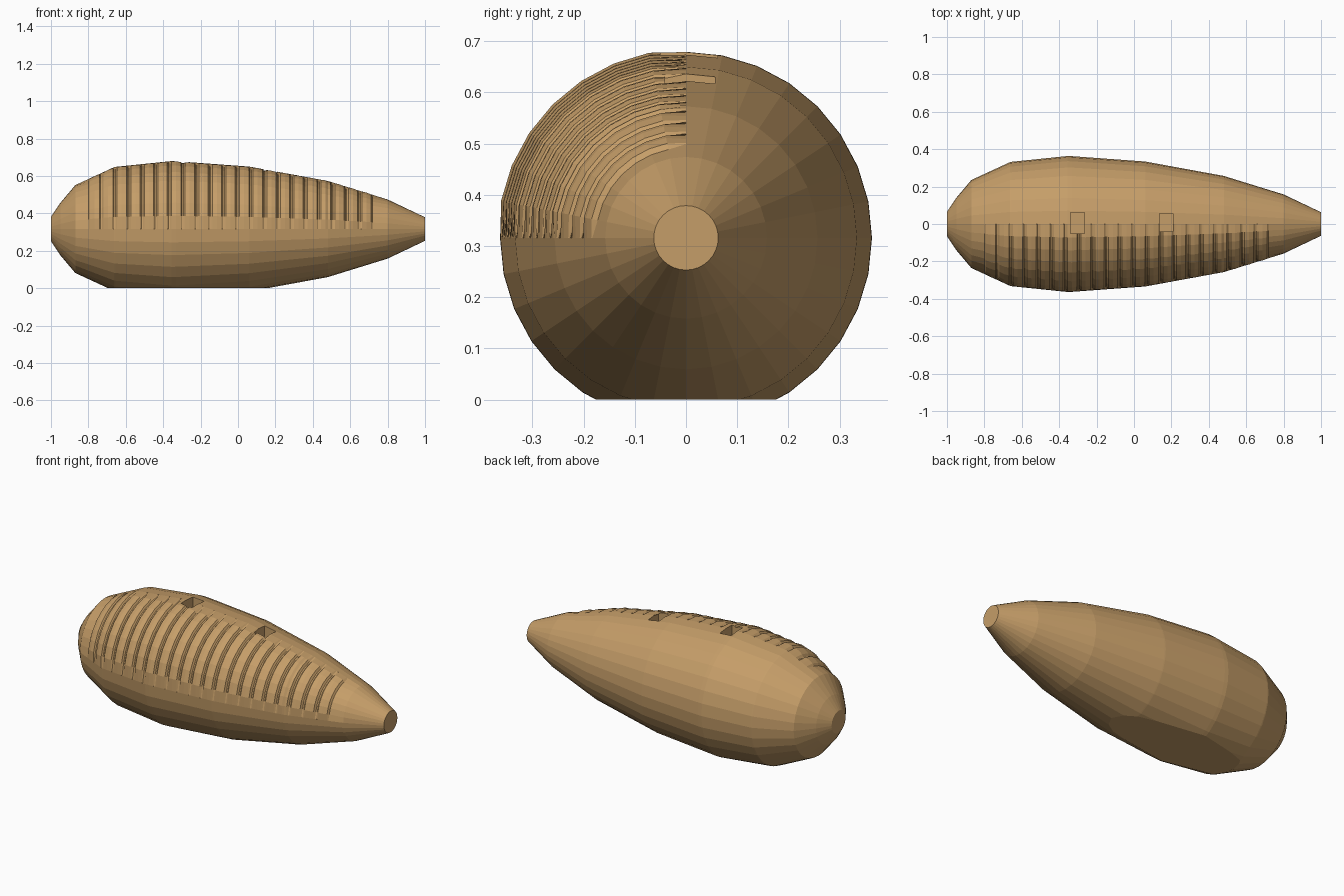
import bpy, bmesh, math
from mathutils import Vector

if "Cube" in bpy.data.objects:
    bpy.data.objects.remove(bpy.data.objects["Cube"])

AXIS_Z = 0.318
SEG = 32
# length-wise outline: (x, radius)
PROFILE = [(-1, .065), (-.95, .14), (-.87, .235), (-.66, .332), (-.35, .364),
           (.06, .334), (.48, .257), (.8, .158), (1, .063)]
RIDGE_START, PITCH, RIDGES = -.80, .0727, 21


def radius(x):
    for (x0, r0), (x1, r1) in zip(PROFILE, PROFILE[1:]):
        if x <= x1:
            return r0 + (r1 - r0) * (x - x0) / (x1 - x0)
    return PROFILE[-1][1]


# stations along the length: outline points plus a bump shape for every ridge
stations = {}
for i in range(RIDGES):
    for f, h in ((0, -.007), (.12, .003), (.45, .006), (.8, .003), (.9, -.007)):
        stations[round(RIDGE_START + (i + f) * PITCH, 4)] = h
for x, r in PROFILE:
    if not any(abs(x - s) < .006 for s in stations):
        stations[x] = 0

# gourd body with ridges on the upper front quarter
bm = bmesh.new()
rings = []
for x, h in sorted(stations.items()):
    ring = []
    for k in range(SEG):
        a = 2 * math.pi * k / SEG           # 0 = top, growing towards the front
        r = radius(x) + (h if 0 < k < SEG // 4 else 0)
        ring.append(bm.verts.new((x, -r * math.sin(a), AXIS_Z + r * math.cos(a))))
    rings.append(ring)
for a, b in zip(rings, rings[1:]):
    for k in range(SEG):
        n = (k + 1) % SEG
        bm.faces.new((a[k], a[n], b[n], b[k]))
bm.faces.new(rings[0])
bm.faces.new(rings[-1])

# flat underside
cut = bmesh.ops.bisect_plane(bm, geom=bm.verts[:] + bm.edges[:] + bm.faces[:], dist=1e-5,
                             plane_co=(0, 0, 0.002), plane_no=(0, 0, 1), clear_inner=True)
bmesh.ops.holes_fill(bm, edges=[e for e in bm.edges if e.is_boundary], sides=0)
bmesh.ops.translate(bm, verts=bm.verts, vec=(0, 0, -.002))
bmesh.ops.recalc_face_normals(bm, faces=bm.faces)
mesh = bpy.data.meshes.new("gourd_body")
bm.to_mesh(mesh)
bm.free()
body = bpy.data.objects.new("gourd_body", mesh)
bpy.context.collection.objects.link(body)

wood = bpy.data.materials.new("wood")
wood.diffuse_color = (.56, .34, .14, 1)
wood.use_nodes = True
wood.node_tree.nodes["Principled BSDF"].inputs["Base Color"].default_value = wood.diffuse_color
mesh.materials.append(wood)

# two square finger holes on top
for name, x, y, z, sy in (("hole_cutter_left", -.302, .006, .70, .112),
                          ("hole_cutter_right", .172, .008, .66, .098)):
    bpy.ops.mesh.primitive_cube_add(size=1, location=(x, y, z))
    cutter = bpy.context.object
    cutter.name = name
    cutter.scale = (.074, sy, .22)
    cutter.hide_render = True
    cutter.data.materials.append(wood)
    mod = body.modifiers.new(name, 'BOOLEAN')
    mod.operation = 'DIFFERENCE'
    mod.object = cutter
    bpy.context.view_layer.objects.active = body
    bpy.ops.object.modifier_apply(modifier=mod.name)
    bpy.data.objects.remove(cutter)
